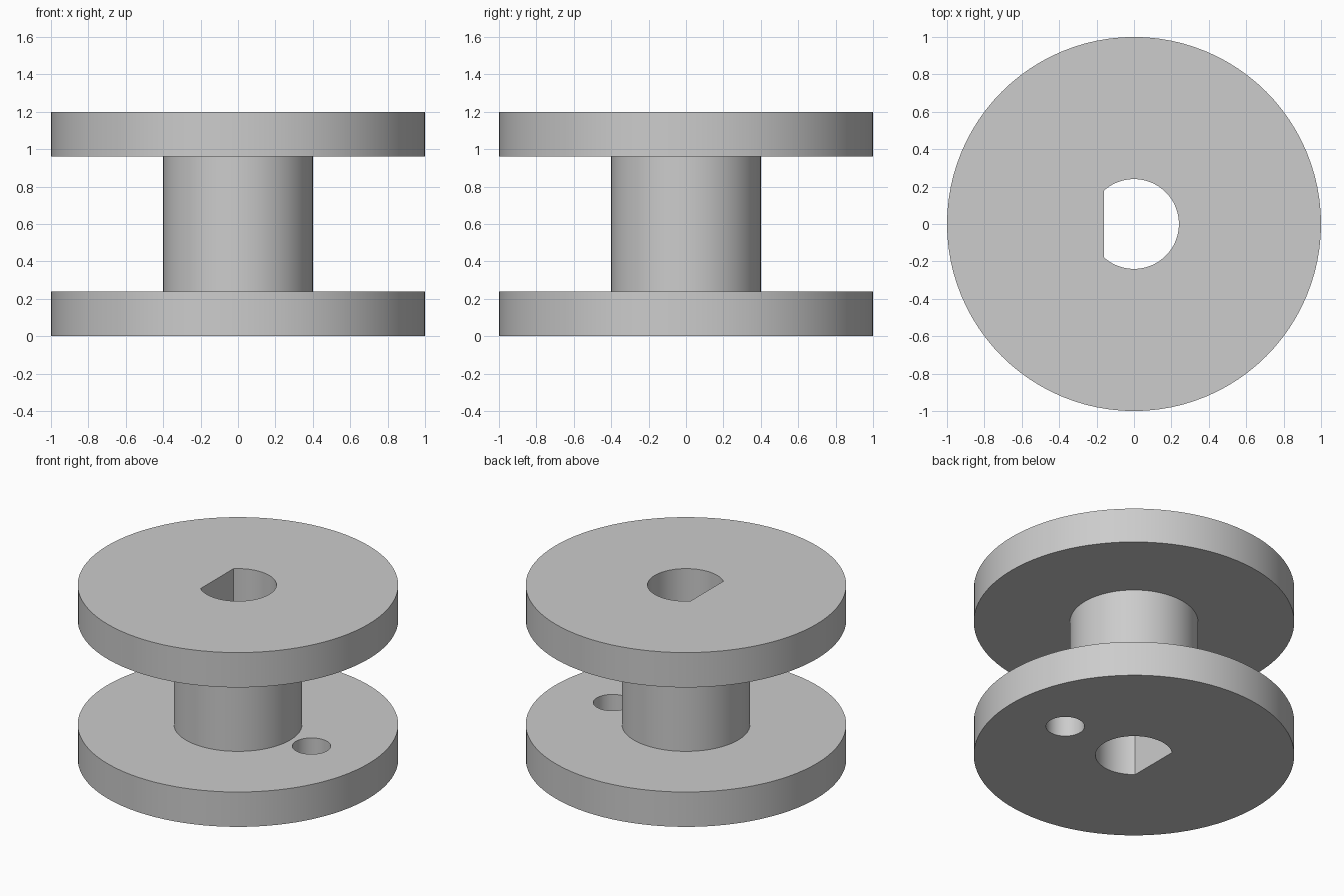
import bpy, bmesh, math

if "Cube" in bpy.data.objects:
    bpy.data.objects.remove(bpy.data.objects["Cube"])

SEG = 96
BORE_R, FLAT_X = 0.24, -0.16

gray = bpy.data.materials.new("light gray")
gray.diffuse_color = (0.604, 0.604, 0.604, 1)
gray.use_nodes = True
gray.node_tree.nodes["Principled BSDF"].inputs["Base Color"].default_value = gray.diffuse_color


def finish(name, bm):
    bmesh.ops.recalc_face_normals(bm, faces=bm.faces)
    mesh = bpy.data.meshes.new(name)
    bm.to_mesh(mesh)
    bm.free()
    mesh.materials.append(gray)
    obj = bpy.data.objects.new(name, mesh)
    bpy.context.collection.objects.link(obj)
    return obj


def prism(name, outline, z0, z1):
    bm = bmesh.new()
    base = bm.faces.new([bm.verts.new((x, y, z0)) for x, y in outline])
    top = bmesh.ops.extrude_face_region(bm, geom=[base])["geom"]
    verts = [v for v in top if isinstance(v, bmesh.types.BMVert)]
    bmesh.ops.translate(bm, verts=verts, vec=(0, 0, z1 - z0))
    return finish(name, bm)


def arc(cx, r, a0, a1, n):
    return [(cx + r * math.cos(a0 + (a1 - a0) * i / n),
             r * math.sin(a0 + (a1 - a0) * i / n)) for i in range(n + 1)]


# Spool: two flanges and the hub turned as one solid
profile = [(1, 0), (1, 0.24), (0.4, 0.24), (0.4, 0.96), (1, 0.96), (1, 1.2)]
bm = bmesh.new()
rings = [[bm.verts.new((r * math.cos(2 * math.pi * i / SEG),
                        r * math.sin(2 * math.pi * i / SEG), z))
          for i in range(SEG)] for r, z in profile]
for low, high in zip(rings, rings[1:]):
    for i in range(SEG):
        j = (i + 1) % SEG
        bm.faces.new((low[i], low[j], high[j], high[i]))
bm.faces.new(rings[0])
bm.faces.new(rings[-1])
spool = finish("spool", bm)

# D-shaped shaft bore through everything, round hole in the lower flange
half = math.acos(FLAT_X / BORE_R)
cutters = [
    prism("bore_cutter", arc(0, BORE_R, -half, half, 64), -0.1, 1.3),
    prism("hole_cutter", arc(0.56, 0.12, 0, 2 * math.pi, 64)[:-1], -0.1, 0.5),
]
for cutter in cutters:
    cutter.hide_render = True
    mod = spool.modifiers.new(cutter.name, "BOOLEAN")
    mod.operation = "DIFFERENCE"
    mod.solver = "EXACT"
    mod.object = cutter

# Apply the cuts, then smooth the round walls
bpy.ops.object.select_all(action="DESELECT")
spool.select_set(True)
bpy.context.view_layer.objects.active = spool
for cutter in cutters:
    bpy.ops.object.modifier_apply(modifier=cutter.name)
    bpy.data.objects.remove(cutter)
bpy.ops.object.shade_smooth_by_angle(angle=math.radians(30))
